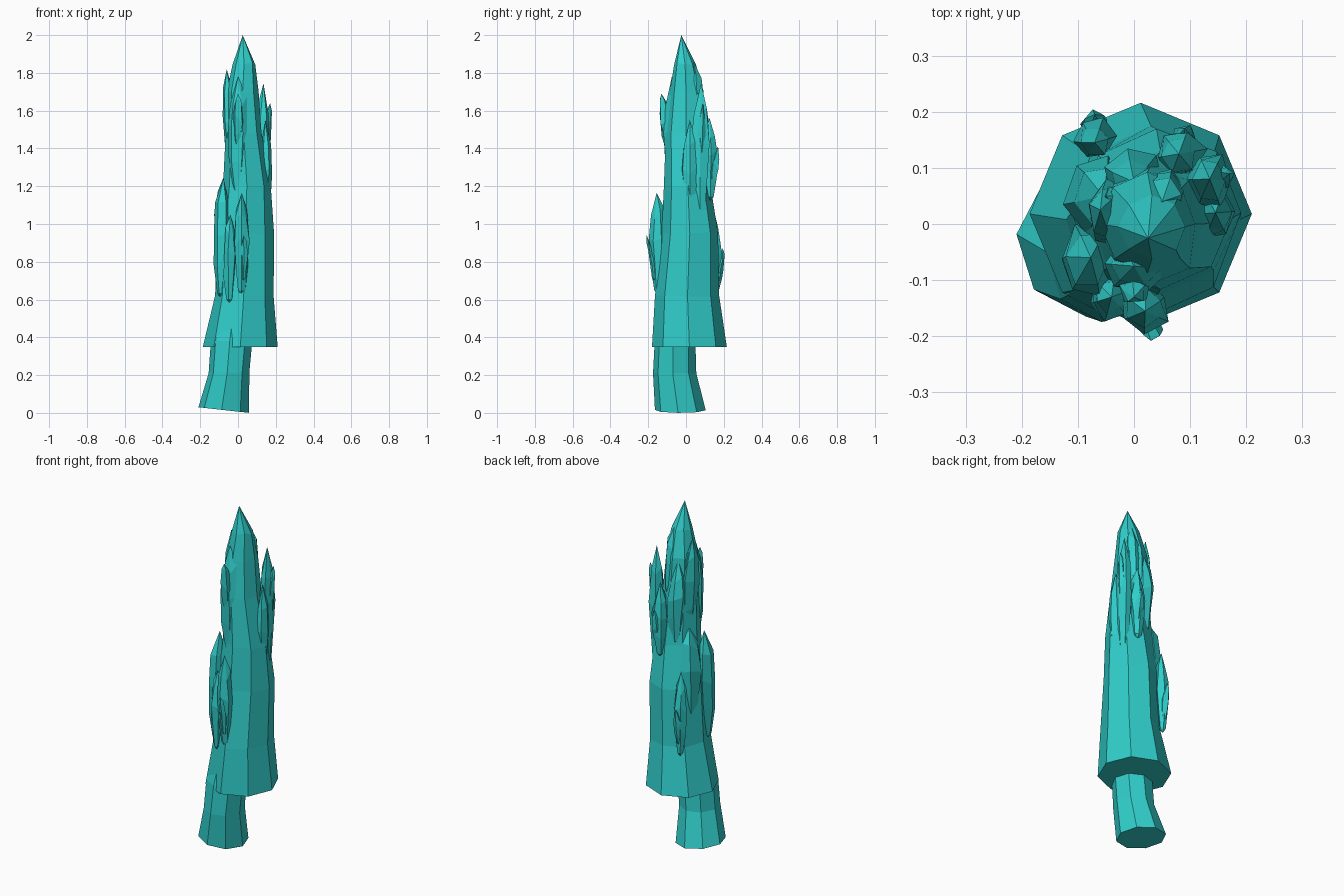
import bpy, bmesh, math, random

if "Cube" in bpy.data.objects:
    bpy.data.objects.remove(bpy.data.objects["Cube"])

random.seed(7)

mat = bpy.data.materials.new("teal")
mat.diffuse_color = (0.03, 0.62, 0.6, 1)
mat.use_nodes = True
mat.node_tree.nodes["Principled BSDF"].inputs["Base Color"].default_value = mat.diffuse_color


def loft(name, rings, sides, phase=0.0, jitter=0.0, tip=None, tilt=0.0, bottom=None):
    """Flat-faced skin over rings (z, cx, cy, rx, ry); optional pointed ends."""
    bm = bmesh.new()
    loops = []
    for i, (z, cx, cy, rx, ry) in enumerate(rings):
        loop = []
        for k in range(sides):
            a = math.radians(phase) + 2 * math.pi * k / sides
            j = 1 + random.uniform(-jitter, jitter) if i else 1
            dz = random.uniform(-jitter, jitter) * 0.2 if i else -tilt * rx * math.cos(a)
            loop.append(bm.verts.new((cx + rx * j * math.cos(a),
                                      cy + ry * j * math.sin(a), z + dz)))
        loops.append(loop)
    for a, b in zip(loops, loops[1:]):
        for k in range(sides):
            n = (k + 1) % sides
            bm.faces.new((a[k], a[n], b[n], b[k]))
    for loop, point in ((loops[0], bottom), (loops[-1], tip)):
        if point:
            p = bm.verts.new(point)
            for k in range(sides):
                bm.faces.new((loop[k], loop[(k + 1) % sides], p))
        else:
            bm.faces.new(loop)
    bmesh.ops.recalc_face_normals(bm, faces=bm.faces)
    me = bpy.data.meshes.new(name)
    bm.to_mesh(me)
    bm.free()
    me.materials.append(mat)
    ob = bpy.data.objects.new(name, me)
    bpy.context.collection.objects.link(ob)
    return ob


def clump(name, x, y, z0, z1, rx, ry, tip=(0, 0), sides=6, jitter=0.16):
    """Upright tuft of leaves: thin root, full middle, pointed top."""
    h = z1 - z0
    profile = ((0.05, 0.5), (0.3, 0.85), (0.55, 1.0), (0.8, 0.75))
    rings = [(z0 + h * t, x + tip[0] * t * t, y + tip[1] * t * t, rx * s, ry * s)
             for t, s in profile]
    return loft(name, rings, sides, random.uniform(0, 60), jitter,
                tip=(x + tip[0], y + tip[1], z1), bottom=(x, y, z0))


# Leaning trunk with a slanted foot
loft("trunk", [(0.015, -0.075, -0.03, 0.135, 0.135),
               (0.21, -0.048, -0.06, 0.108, 0.115),
               (0.38, -0.034, -0.058, 0.11, 0.108),
               (0.6, -0.01, -0.03, 0.09, 0.09)], 8, phase=-5, tilt=0.11)

# Tall tapering foliage
loft("foliage", [(0.35, 0.012, 0.018, 0.198, 0.198),
                 (0.62, 0.03, 0.008, 0.156, 0.168),
                 (0.95, 0.04, 0.02, 0.15, 0.15),
                 (1.2, 0.047, 0.01, 0.13, 0.124),
                 (1.48, 0.03, 0.0, 0.095, 0.108),
                 (1.7, 0.024, 0.0, 0.085, 0.09),
                 (1.85, 0.032, -0.005, 0.06, 0.058)], 8, jitter=0.035,
     tip=(0.025, -0.025, 2.0))

# Tufts: name, x, y, bottom, top, half widths, lean of the tip
tufts = [
    ("front_low_tuft", 0.02, -0.145, 0.62, 1.165, 0.045, 0.045, (0, -0.01)),
    ("front_low_left_tuft", -0.045, -0.13, 0.58, 1.05, 0.035, 0.04, (0.005, 0)),
    ("left_tuft", -0.085, -0.07, 0.6, 1.245, 0.05, 0.065, (0.008, 0.01)),
    ("left_back_tuft", -0.07, 0.05, 0.75, 1.3, 0.055, 0.07, (0.015, 0)),
    ("back_low_tuft", -0.07, 0.155, 0.58, 1.08, 0.035, 0.036, (0, -0.01)),
    ("right_back_tuft", 0.135, 0.075, 1.0, 1.745, 0.042, 0.055, (0, 0.005)),
    ("right_tuft", 0.145, 0.02, 0.95, 1.55, 0.035, 0.045, (0, 0)),
    ("back_tuft", 0.08, 0.125, 1.12, 1.56, 0.045, 0.045, (0, 0)),
    ("back_left_tuft", 0.0, 0.09, 1.2, 1.7, 0.05, 0.05, (0, -0.015)),
    ("upper_left_tuft", -0.03, 0.015, 1.25, 1.82, 0.04, 0.065, (-0.03, 0.01)),
    ("upper_front_tuft", 0.0, -0.075, 1.15, 1.78, 0.06, 0.045, (0, 0)),
    ("upper_back_tuft", 0.05, 0.06, 1.4, 1.86, 0.045, 0.045, (0, -0.02)),
]
for name, x, y, z0, z1, rx, ry, lean in tufts:
    clump(name, x, y, z0, z1, rx, ry, lean)

# Small sharp leaf tips breaking the outline
spikes = [
    (0.03, -0.17, 0.7, 0.94, 0.02, (0, -0.038)),
    (0.0, -0.1, 1.4, 1.69, 0.03, (0, -0.03)),
    (0.09, 0.14, 1.2, 1.41, 0.025, (0, 0.03)),
    (-0.07, 0.165, 0.65, 0.87, 0.025, (0, 0.03)),
    (0.15, 0.08, 1.3, 1.64, 0.02, (0.02, 0.01)),
    (-0.03, 0.03, 1.5, 1.74, 0.03, (-0.02, 0.02)),
]
for x, y, z0, z1, r, lean in spikes:
    clump("leaf_tip", x, y, z0, z1, r, r, lean, sides=5)
